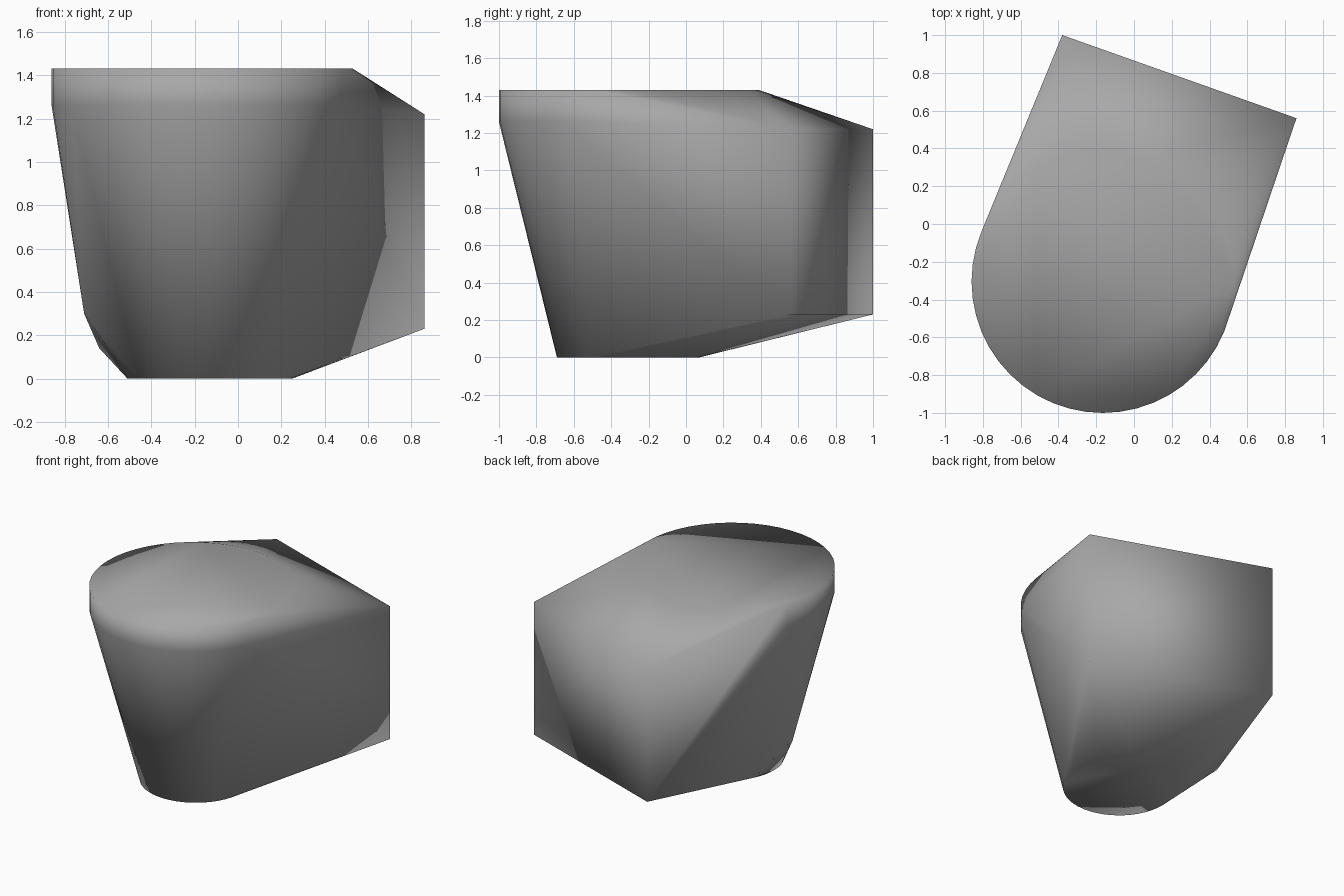
import bpy, bmesh
from math import cos, sin, tau, radians

if "Cube" in bpy.data.objects:
    bpy.data.objects.remove(bpy.data.objects["Cube"])


def ring(cx, cy, r, z, n=48):
    return [(cx + r * cos(tau * i / n), cy + r * sin(tau * i / n), z) for i in range(n)]


# round end: short upright rim, tapering to a smaller round foot
points = ring(-0.165, -0.305, 0.695, 1.43)
points += ring(-0.165, -0.305, 0.695, 1.26)
points += ring(-0.13, -0.31, 0.38, 0.0)

# square end: two upright corner edges
for x, y in ((-0.38, 1.0), (0.86, 0.56)):
    points += [(x, y, 0.23), (x, y, 1.22)]

# bulge low on the left side
points += [(-0.64, 0.11, 0.14), (-0.71, -0.24, 0.30)]

# wrap everything in one convex shell
bm = bmesh.new()
for p in points:
    bm.verts.new(p)
res = bmesh.ops.convex_hull(bm, input=bm.verts[:])
loose = {g for g in res["geom_interior"] + res["geom_unused"]
         if isinstance(g, bmesh.types.BMVert)}
bmesh.ops.delete(bm, geom=list(loose), context='VERTS')
# merge flat triangles so the smooth shading runs evenly
bmesh.ops.dissolve_limit(bm, angle_limit=radians(0.5), verts=bm.verts[:], edges=bm.edges[:])
bmesh.ops.recalc_face_normals(bm, faces=bm.faces[:])
for f in bm.faces:
    f.smooth = True

mesh = bpy.data.meshes.new("convex_body")
bm.to_mesh(mesh)
bm.free()
body = bpy.data.objects.new("convex_body", mesh)
bpy.context.collection.objects.link(body)

# dark grey surface
grey = bpy.data.materials.new("dark_grey")
grey.diffuse_color = (0.39, 0.39, 0.39, 1.0)
grey.use_nodes = True
grey.node_tree.nodes["Principled BSDF"].inputs["Base Color"].default_value = grey.diffuse_color
mesh.materials.append(grey)
